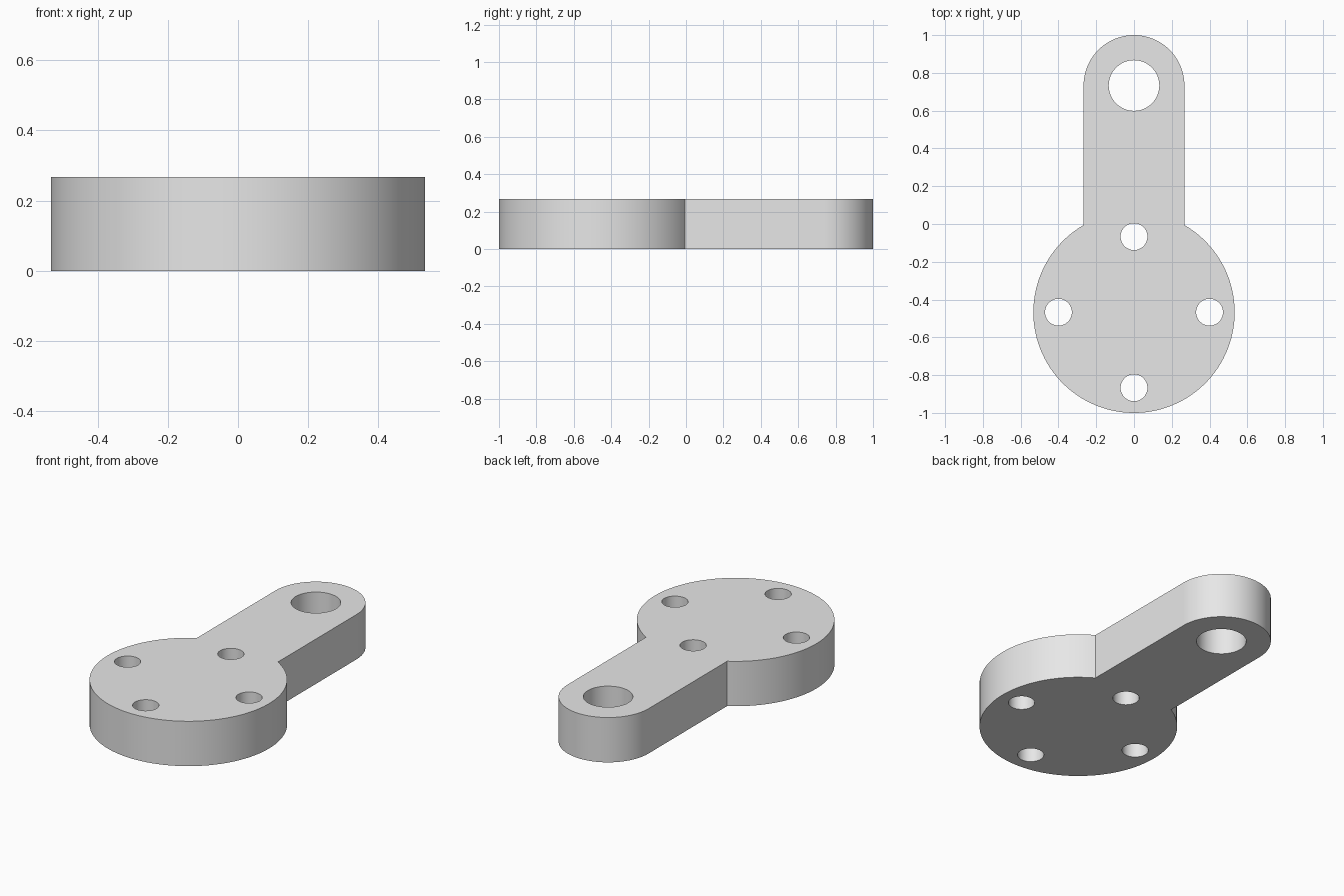
import bpy, bmesh
from math import pi, sin, cos, asin, radians

cube = bpy.data.objects.get("Cube")
if cube:
    bpy.data.objects.remove(cube, do_unlink=True)

HEIGHT = 0.267
DISC_R, DISC_Y = 0.533, -0.467
ARM_R, ARM_Y = 0.267, 0.733
BOLT_R, BOLT_OFFSET = 0.071, 0.4
PIN_R = 0.134


def arc(cx, cy, r, start, end, steps):
    """Points along an arc, both ends included."""
    angles = [start + (end - start) * i / steps for i in range(steps + 1)]
    return [(cx + r * cos(a), cy + r * sin(a)) for a in angles]


def add_loop(curve, points):
    spline = curve.splines.new("POLY")
    spline.points.add(len(points) - 1)
    for p, (x, y) in zip(spline.points, points):
        p.co = (x, y, 0, 1)
    spline.use_cyclic_u = True


def add_hole(curve, x, y, r):
    add_loop(curve, arc(x, y, r, 0, 2 * pi, 48)[:-1])


# Profile: disc running into a round-ended arm
profile = bpy.data.curves.new("lever_profile", "CURVE")
profile.dimensions = "2D"
profile.fill_mode = "BOTH"
profile.extrude = HEIGHT / 2
neck = asin(ARM_R / DISC_R)
add_loop(profile,
         arc(0, ARM_Y, ARM_R, 0, pi, 48)
         + arc(0, DISC_Y, DISC_R, pi / 2 + neck, 5 * pi / 2 - neck, 96))

# Pin hole in the arm, four bolt holes around the disc
add_hole(profile, 0, ARM_Y, PIN_R)
for i in range(4):
    a = i * pi / 2
    add_hole(profile, BOLT_OFFSET * cos(a), DISC_Y + BOLT_OFFSET * sin(a), BOLT_R)

# Turn the profile into a welded solid standing on the ground
temp = bpy.data.objects.new("profile_helper", profile)
bpy.context.collection.objects.link(temp)
bpy.context.view_layer.update()
graph = bpy.context.evaluated_depsgraph_get()
mesh = bpy.data.meshes.new_from_object(temp.evaluated_get(graph))
bpy.data.objects.remove(temp, do_unlink=True)
bm = bmesh.new()
bm.from_mesh(mesh)
bmesh.ops.remove_doubles(bm, verts=bm.verts, dist=0.0005)
bmesh.ops.translate(bm, verts=bm.verts, vec=(0, 0, HEIGHT / 2))
bmesh.ops.recalc_face_normals(bm, faces=bm.faces)
bm.to_mesh(mesh)
bm.free()

lever = bpy.data.objects.new("lever_plate", mesh)
bpy.context.collection.objects.link(lever)

# Plain grey
grey = bpy.data.materials.new("light_grey")
grey.use_nodes = True
colour = (0.8, 0.8, 0.8, 1)
grey.diffuse_color = colour
grey.node_tree.nodes["Principled BSDF"].inputs["Base Color"].default_value = colour
mesh.materials.clear()
mesh.materials.append(grey)

# Smooth walls, sharp rims
bpy.ops.object.select_all(action="DESELECT")
lever.select_set(True)
bpy.context.view_layer.objects.active = lever
bpy.ops.object.shade_smooth_by_angle(angle=radians(30))
